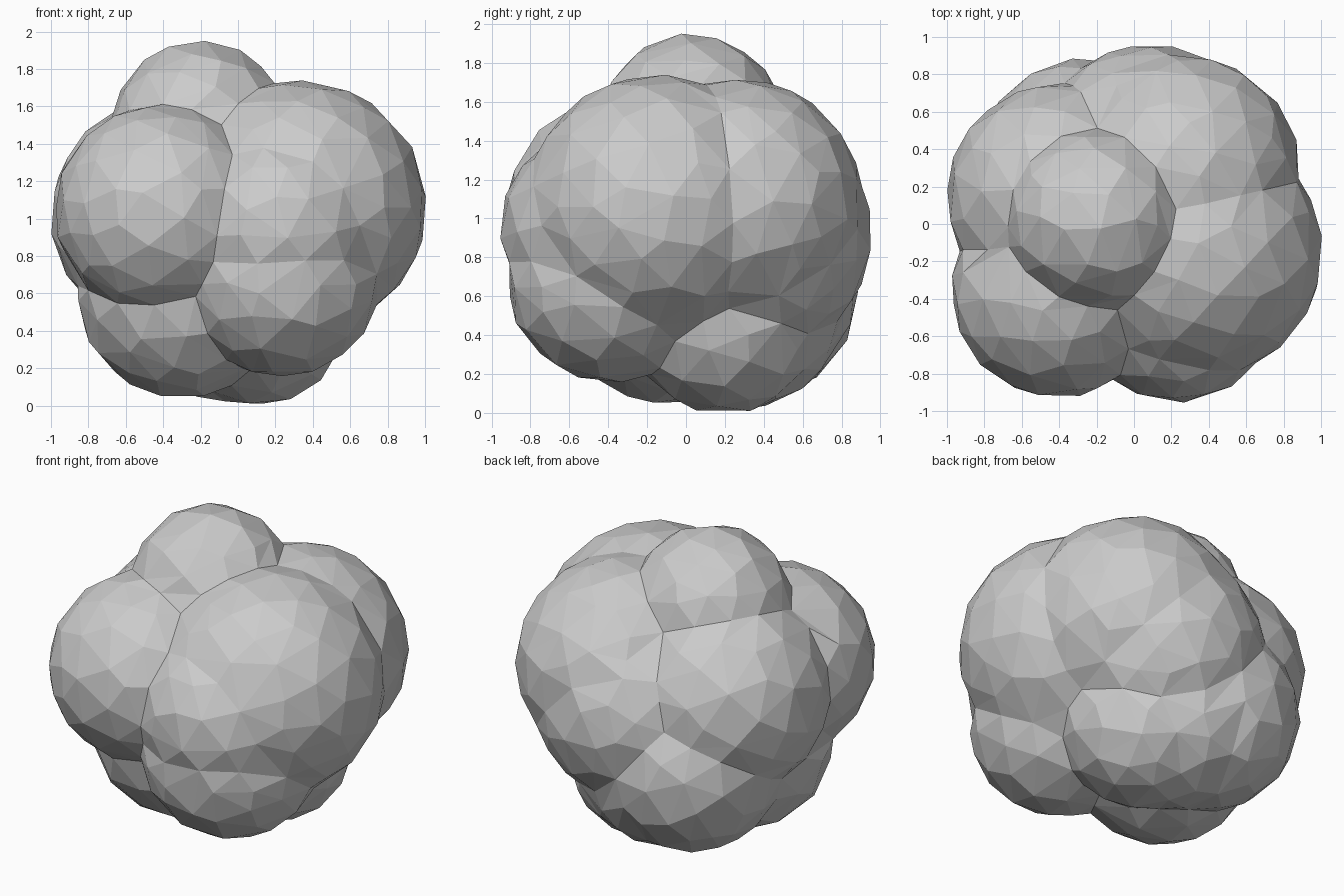
import bpy

if "Cube" in bpy.data.objects:
    bpy.data.objects.remove(bpy.data.objects["Cube"])

# Rounded lobes of the clump: centre, radius
lobes = [
    ((-0.205, 0.03, 1.475), 0.47),  # top
    ((-0.41, -0.36, 1.04), 0.565),  # front left
    ((0.33, -0.15, 1.06), 0.675),   # right
    ((0.23, -0.43, 0.95), 0.52),    # front right
    ((0.23, -0.39, 0.69), 0.53),    # front lower
    ((-0.39, 0.14, 1.02), 0.61),    # left
    ((0.25, 0.27, 1.08), 0.635),    # back right
    ((0.09, 0.34, 0.91), 0.615),    # back
    ((0.09, 0.20, 0.49), 0.49),     # bottom
    ((-0.30, -0.10, 0.60), 0.555),  # lower left
    ((-0.10, 0.29, 0.56), 0.53),    # bottom back
    ((-0.27, 0.33, 0.62), 0.55),    # back lower
]

# Smooth balls, joined into one object
balls = []
for centre, radius in lobes:
    bpy.ops.mesh.primitive_ico_sphere_add(
        subdivisions=5, radius=radius, location=centre)
    balls.append(bpy.context.object)
bpy.ops.object.select_all(action='DESELECT')
for ball in balls:
    ball.select_set(True)
bpy.context.view_layer.objects.active = balls[0]
bpy.ops.object.join()
clump = bpy.context.object
clump.name = "lobed_clump"

# Fuse into a single skin, then reduce to large flat facets
fuse = clump.modifiers.new("fuse", 'REMESH')
fuse.mode = 'VOXEL'
fuse.voxel_size = 0.025
fuse.use_smooth_shade = False
facet = clump.modifiers.new("facet", 'DECIMATE')
facet.ratio = 0.011
bpy.ops.object.modifier_apply(modifier="fuse")
bpy.ops.object.modifier_apply(modifier="facet")
bpy.ops.object.shade_flat()
